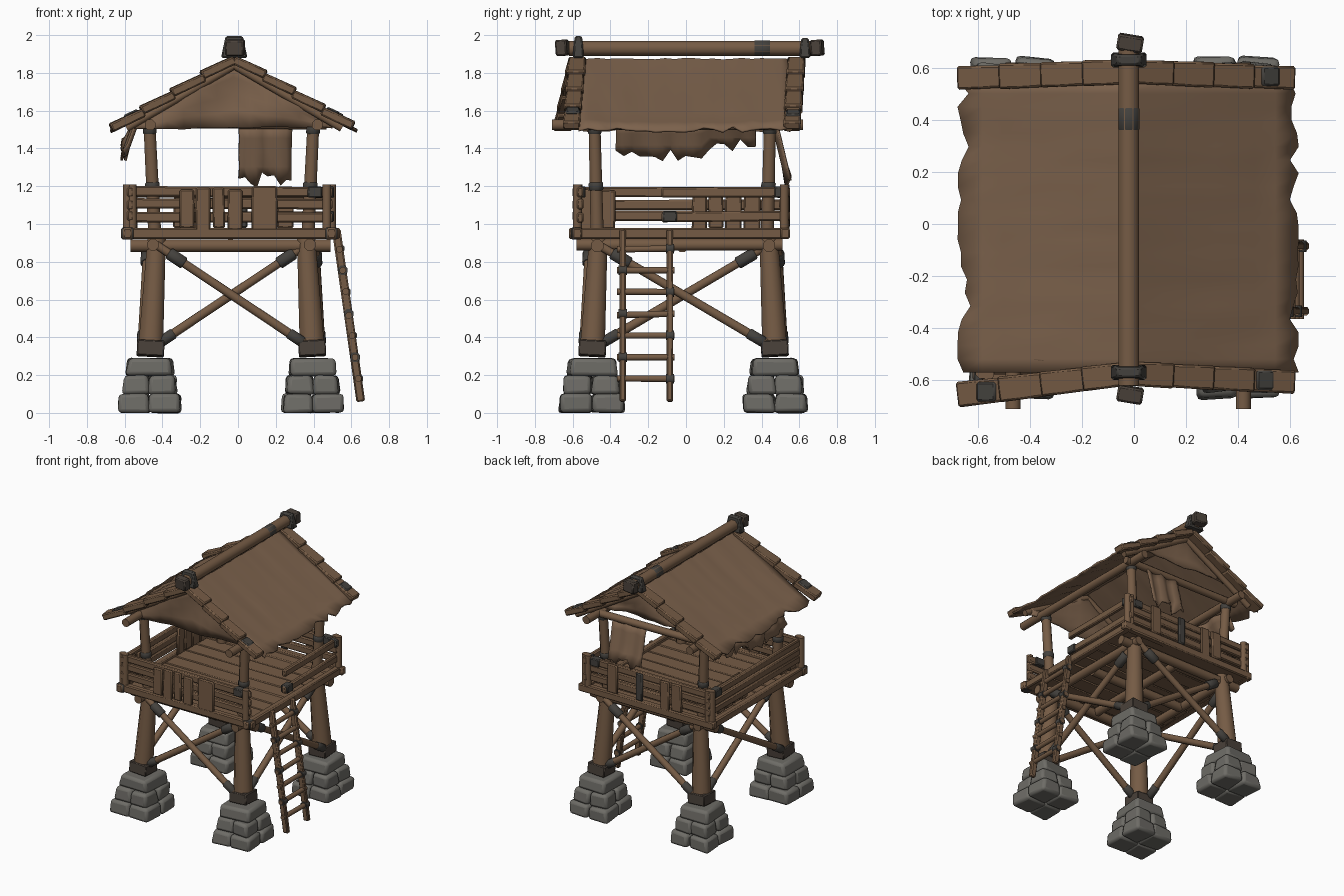
import bpy, bmesh, math, random
from mathutils import Vector, Matrix

random.seed(7)
if bpy.data.objects.get("Cube"):
    bpy.data.objects.remove(bpy.data.objects["Cube"])
parts = []


def material(name, color):
    mat = bpy.data.materials.new(name)
    mat.use_nodes = True
    mat.diffuse_color = (*color, 1)
    mat.node_tree.nodes["Principled BSDF"].inputs["Base Color"].default_value = (*color, 1)
    return mat


wood = material("brown wood", (0.178, 0.105, 0.059))
hide = material("tanned hide", (0.2, 0.121, 0.072))
stone = material("grey stone", (0.155, 0.15, 0.134))
binding = material("dark binding", (0.057, 0.053, 0.047))
leather = material("dark leather", (0.068, 0.053, 0.042))


def jitter(amount):
    return random.uniform(-amount, amount)


def add_object(name, bm, mat, bevel=0, segments=1):
    mesh = bpy.data.meshes.new(name)
    bm.to_mesh(mesh)
    bm.free()
    obj = bpy.data.objects.new(name, mesh)
    bpy.context.collection.objects.link(obj)
    mesh.materials.append(mat)
    if bevel:
        mod = obj.modifiers.new("Bevel", "BEVEL")
        mod.width, mod.segments = bevel, segments
    parts.append(obj)


def rod(name, start, end, width, depth=None, mat=wood, sides=8, taper=1, bevel=0):
    """Log or squared beam between two points; taper scales the far end."""
    start, end = Vector(start), Vector(end)
    axis = (end - start).normalized()
    guide = Vector((0, 1, 0)) if abs(axis.z) > 0.8 else Vector((0, 0, 1))
    across = guide.cross(axis).normalized()
    frame = Matrix((across, axis.cross(across), axis)).transposed().to_4x4()
    radius = 1 / math.sqrt(2) if sides == 4 else 0.5
    bm = bmesh.new()
    bmesh.ops.create_cone(bm, cap_ends=True, segments=sides, radius1=radius,
                          radius2=radius * taper, depth=(end - start).length)
    bmesh.ops.rotate(bm, verts=bm.verts, matrix=Matrix.Rotation(math.pi / sides, 3, "Z"))
    bmesh.ops.scale(bm, verts=bm.verts, vec=(width, depth or width, 1))
    bmesh.ops.transform(bm, verts=bm.verts, matrix=Matrix.Translation((start + end) / 2) @ frame)
    add_object(name, bm, mat, bevel)


def board(name, start, end, width, depth=None, mat=wood, taper=1):
    rod(name, start, end, width, depth, mat, 4, taper, 0.008)


def wrap(name, start, end, low, high, width, sides=8, mat=binding):
    """Dark binding round a stretch of a log."""
    start, end = Vector(start), Vector(end)
    rod(name, start.lerp(end, low), start.lerp(end, high), width, None, mat, sides, 1, 0.006)


def sheet(name, columns, rows, place):
    """Thin hide whose grid points come from place(column, row)."""
    bm = bmesh.new()
    grid = [[bm.verts.new(place(i, j)) for j in range(rows + 1)] for i in range(columns + 1)]
    for i in range(columns):
        for j in range(rows):
            bm.faces.new((grid[i][j], grid[i + 1][j], grid[i + 1][j + 1], grid[i][j + 1]))
    bmesh.ops.recalc_face_normals(bm, faces=bm.faces)
    add_object(name, bm, hide)
    mod = parts[-1].modifiers.new("Thickness", "SOLIDIFY")
    mod.thickness, mod.offset = 0.012, 0


def block(name, spot, size):
    """Worn stone, slightly narrower and turned at the top."""
    bm = bmesh.new()
    bmesh.ops.create_cube(bm, size=1)
    bmesh.ops.scale(bm, verts=bm.verts, vec=size)
    for v in bm.verts:
        v.co += Vector((jitter(0.01), jitter(0.01), jitter(0.004)))
        if v.co.z > 0:
            v.co.xy *= 0.92
    bmesh.ops.rotate(bm, verts=bm.verts, matrix=Matrix.Rotation(jitter(0.07), 3, "Z"))
    bmesh.ops.translate(bm, verts=bm.verts, vec=spot)
    add_object(name, bm, stone, 0.02, 2)


def roof_z(x):
    return 1.87 - 0.58 * abs(x + 0.02)


def leg_point(sx, sy, z):
    lean = (z - 0.3) * 0.055
    return Vector((-0.035 + sx * (0.43 - lean), -0.013 + sy * (0.485 - lean), z))


corners = [(-1, -1), (1, -1), (1, 1), (-1, 1)]

# Stone footings, legs and roof posts
for sx, sy in corners:
    base = leg_point(sx, sy, 0.3)
    for layer, size in enumerate((0.32, 0.275)):
        for qx, qy in corners:
            spot = (base.x + qx * size / 4, base.y + qy * size * 0.265, 0.051 + layer * 0.098)
            block("footing_stone", spot, (size * 0.52, size * 0.54, 0.1))
    block("footing_cap_stone", (base.x, base.y, 0.243), (0.245, 0.255, 0.095))
    top = leg_point(sx, sy, 0.93)
    rod("leg", base, top, 0.145, taper=0.72)
    wrap("leg_collar", base, top, 0, 0.13, 0.145, 4, leather)
    foot = Vector((-0.035 + sx * 0.405, -0.02 + sy * 0.45, 0.93))
    head = foot + Vector((sx * 0.03, sy * 0.015, 0.62))
    rod("roof_post", foot, head, 0.075, taper=0.9)
    wrap("post_binding", foot, head, 0.4, 0.47, 0.083)
    wrap("post_top_binding", foot, head, 0.88, 0.96, 0.078)

# Crossed braces between neighbouring legs
for k, a in enumerate(corners):
    b = corners[(k + 1) % 4]
    for index, (p, q) in enumerate(((a, b), (b, a))):
        outward = Vector((a[0] + b[0], a[1] + b[1], 0)) * (0.005 + 0.018 * index)
        low, high = leg_point(*p, 0.34) + outward, leg_point(*q, 0.89) + outward
        rod("cross_brace", low, high, 0.052, taper=0.9)
        wrap("brace_foot_binding", low, high, 0.06, 0.15, 0.062)
        wrap("brace_head_binding", low, high, 0.82, 0.92, 0.07)

# Platform beams and floor boards
for y, reach in ((-0.47, 0.53), (-0.02, 0.4), (0.44, 0.53)):
    rod("platform_beam", (-0.04 - reach, y, 0.885), (-0.04 + reach, y, 0.885), 0.07)
for x, reach in ((-0.45, 0.545), (-0.04, 0.44), (0.38, 0.545)):
    rod("platform_joist", (x, -0.035 - reach, 0.89), (x, -0.035 + reach, 0.89), 0.066)
for k in range(9):
    y = -0.53 + k * 0.127
    board("floor_board", (-0.58, y, 0.94), (0.49, y, 0.94 + jitter(0.004)), 0.128, 0.03)


def side_point(side, along, z, out=0):
    return {"front": (along, -0.56 - out, z), "back": (along, 0.51 + out, z),
            "right": (0.48 + out, along, z), "left": (-0.57 - out, along, z)}[side]


def side_plank(side, along, width):
    size = (width, 0.022) if side in ("front", "back") else (0.022, width)
    out = -0.028 if side == "left" else 0.028
    board(side + "_rail_plank", side_point(side, along, 0.97 + jitter(0.01), out),
          side_point(side, along + jitter(0.006), 1.19 + jitter(0.012), out), *size, taper=0.95)


# Railings: edge beam, rail stretch and upright planks (position, width) for each side
sides = {
    "front": ((-0.62, 0.54), (-0.59, 0.5),
              ((-0.27, 0.08), (-0.185, 0.08), (-0.1, 0.065), (-0.015, 0.08), (0.14, 0.14))),
    "back": ((-0.62, 0.54), (-0.59, 0.5), ((-0.3, 0.09), (-0.2, 0.08), (0.25, 0.09))),
    "right": ((-0.62, 0.55), (-0.13, 0.55), ()),
    "left": ((-0.62, 0.55), (-0.6, 0.55),
             ((-0.52, 0.09), (-0.42, 0.09), (0.07, 0.08), (0.16, 0.08), (0.25, 0.09), (0.35, 0.09)))}
for side, ((start, end), (a, b), planks) in sides.items():
    p, q = side_point(side, start, 0.95, 0.015), side_point(side, end, 0.95, 0.015)
    board(side + "_edge_beam", p, q, 0.05, 0.058)
    if side in ("right", "left"):
        wrap(side + "_edge_binding", p, q, 0.01, 0.06, 0.062, 4)
    for z in (1.04, 1.105, 1.17):
        if side == "right" and z == 1.105:
            continue
        p, q = side_point(side, a, z + jitter(0.006)), side_point(side, b, z + jitter(0.006))
        board(side + "_rail", p, q, 0.035, 0.054)
        if z == 1.17:
            wrap(side + "_rail_binding", p, q, 0.88, 0.95, 0.058, 4)
    posts = (b - 0.03,) if side == "right" else (a + 0.03, b - 0.03)
    for along in posts:
        rod(side + "_rail_post", side_point(side, along, 0.93, 0.015),
            side_point(side, along, 1.21, 0.015), 0.05)
    for along, width in planks:
        side_plank(side, along, width)
board("back_dark_plank", (0.02, 0.54, 0.98), (0.02, 0.54, 1.19), 0.06, 0.02, binding)
wrap("gate_rail_binding", (0.48, -0.13, 1.04), (0.48, 0.55, 1.04), 0.01, 0.12, 0.058, 4)

# Ladder up to the platform opening
for y in (-0.335, -0.085):
    board("ladder_stile", (0.65, y, 0.06), (0.52, y, 0.97), 0.046, 0.034)
for k in range(7):
    z = 0.18 + k * 0.115
    x = 0.662 - z * 0.143
    rod("ladder_rung", (x, -0.365, z + jitter(0.008)), (x, -0.06, z), 0.036)
    for y in (-0.335, -0.085):
        if (k + (y > -0.2)) % 2:
            rod("rung_binding", (x, y - 0.022, z), (x, y + 0.022, z), 0.055, mat=binding)

# Roof hide with ragged eaves
roof_x = (-0.675, -0.58, -0.5, -0.35, -0.2, -0.02, 0.16, 0.31, 0.46, 0.54, 0.63)


def roof_place(i, j):
    x = roof_x[j]
    if j in (0, len(roof_x) - 1):
        x -= math.copysign(0.05, x) * random.random() ** 3
    sag = 0.012 * math.sin(i * math.pi / 22) * (j % 5 != 0)
    return (x, -0.57 + i * 0.051, roof_z(x) - sag + jitter(0.005))


sheet("roof_hide", 22, len(roof_x) - 1, roof_place)

# Overlapping short logs up each gable edge, with a sideways sweep per log
for end, y, sweeps in (("front", -0.575, (-0.02, -0.008)), ("back", 0.585, (-0.006, -0.006))):
    for flank, reach, sweep in ((-1, 0.64, sweeps[0]), (1, 0.62, sweeps[1])):
        for k in range(4):
            near, far = -0.02 + flank * k * reach / 4, -0.02 + flank * (k + 1.08) * reach / 4
            board(end + "_gable_log", (near, y + k * sweep, roof_z(near) - 0.002),
                  (far, y + (k + 1) * sweep, roof_z(far) + 0.018), 0.09 + jitter(0.006), 0.045,
                  taper=1.06)
        rod(end + "_rafter", (-0.02, y * 0.93, 1.84),
            (flank * 0.57 - 0.02, y * 0.93, roof_z(0.57) - 0.02), 0.045)
for x, y in ((-0.53, -0.645), (0.47, -0.6), (0.49, 0.567)):
    p, q = (x, y, roof_z(x) + 0.029), (x * 1.14, y, roof_z(x * 1.14) + 0.037)
    board("gable_binding", p, q, 0.075, 0.016, binding)

# Ridge pole with bound ends and eave beams
rod("ridge_pole", (-0.02, -0.62, 1.93), (-0.02, 0.7, 1.93), 0.085)
wrap("ridge_binding", (-0.02, -0.62, 1.93), (-0.02, 0.7, 1.93), 0.74, 0.81, 0.088)
for y, high in ((-0.57, 1.995), (0.63, 1.985)):
    board("ridge_cap", (-0.02, y, 1.88), (-0.02, y, high), 0.14, 0.06, binding, 0.65)
for name, y in (("front", -0.655), ("back", 0.695)):
    board(name + "_ridge_end", (-0.02, y - 0.03, 1.93), (-0.01, y + 0.03, 1.935), 0.1, 0.085, leather)
for x in (-0.465, 0.42):
    rod("eave_beam", (x, -0.71, 1.525), (x, 0.62, 1.525), 0.062)
rod("back_tie_beam", (-0.53, 0.47, 1.535), (0.47, 0.47, 1.525), 0.055)


# Gable hides: full in front, short behind
def gable(name, y, hem):
    sheet(name, 12, 4, lambda i, j: (
        -0.55 + i * 0.0875, y + 0.015 * math.sin(i + j),
        roof_z(-0.55 + i * 0.0875) * (1 - j / 4) + j / 4 * (
            min(hem, roof_z(-0.55 + i * 0.0875) - 0.02) + jitter(0.01))))


gable("front_gable_hide", -0.53, 1.51)
gable("back_gable_hide", 0.53, 1.62)

# Torn hides hanging behind and along one eave
sheet("back_hanging_hide", 9, 4, lambda i, j: (
    0.005 + i * 0.031 + jitter(0.004), 0.47 + 0.018 * j + 0.012 * math.sin(i * 1.6),
    1.53 - j * 0.075 - (jitter(0.045) if j == 4 else 0)))
sheet("eave_hanging_hide", 18, 3, lambda i, j: (
    -0.54 - j * 0.022 + 0.012 * math.sin(i * 1.4), -0.37 + i * 0.041,
    1.54 - j * (0.06 if i < 12 else 0.04) - (jitter(0.035) if j == 3 else 0)))

# Smooth shading that keeps hard edges
bpy.ops.object.select_all(action="DESELECT")
for obj in parts:
    obj.select_set(True)
bpy.context.view_layer.objects.active = parts[0]
bpy.ops.object.shade_smooth_by_angle(angle=math.radians(48))
